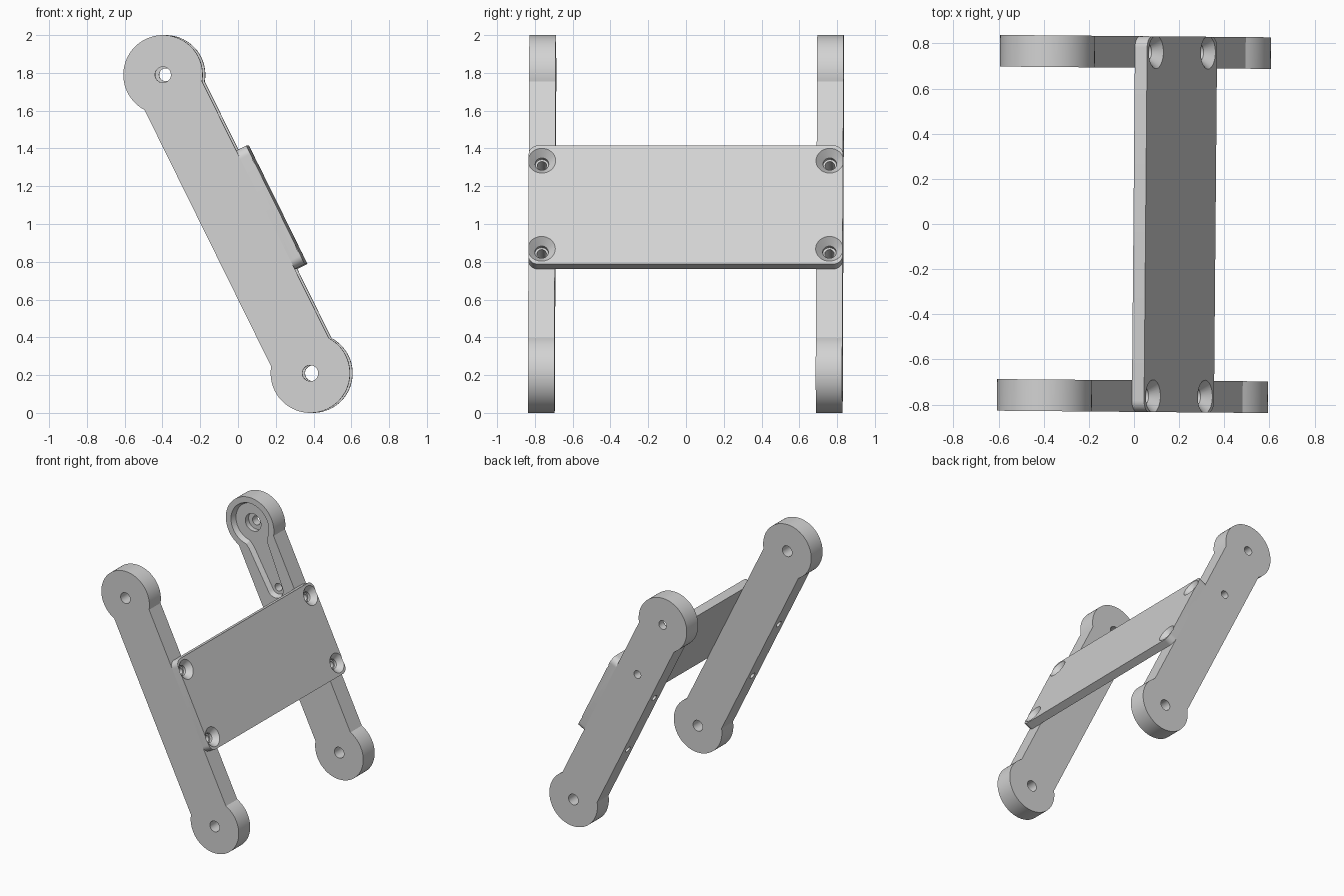
import bpy, bmesh
from math import sin, cos, pi, asin, atan2, radians
from mathutils import Matrix

if "Cube" in bpy.data.objects:
    bpy.data.objects.remove(bpy.data.objects["Cube"])

# Working frame: X runs down the arm, Y across the bracket, Z out of the plate
SPAN, END_R, HALF_W = 0.881, 0.21, 0.17
Y_IN, Y_OUT = 0.692, 0.832
PLATE_TOP, SCREW_U, SCREW_Y = 0.23, 0.26, 0.762
PLACE = (Matrix.Translation((0, 0, 1)) @ Matrix.Rotation(radians(-0.5), 4, 'Z')
         @ Matrix.Rotation(atan2(0.79, 0.39), 4, 'Y'))

grey = bpy.data.materials.new("light_grey")
grey.use_nodes = True
grey.diffuse_color = (0.65, 0.65, 0.65, 1)
grey.node_tree.nodes["Principled BSDF"].inputs["Base Color"].default_value = grey.diffuse_color


def arc(cx, cy, r, start, end, n=32):
    return [(cx + r * cos(start + (end - start) * i / n),
             cy + r * sin(start + (end - start) * i / n)) for i in range(n + 1)]


def circle(cx, cy, r, n=40):
    return arc(cx, cy, r, 0, 2 * pi, n)[:-1]


def loft(name, axis, sections):
    """Solid through matching outlines placed at heights along Y or Z."""
    bm = bmesh.new()
    rings = [[bm.verts.new((a, h, b) if axis == 'Y' else (a, b, h)) for a, b in pts]
             for h, pts in sections]
    for low, high in zip(rings, rings[1:]):
        for i in range(len(low)):
            bm.faces.new((low[i - 1], low[i], high[i], high[i - 1]))
    bm.faces.new(rings[0])
    bm.faces.new(rings[-1])
    bmesh.ops.recalc_face_normals(bm, faces=bm.faces)
    mesh = bpy.data.meshes.new(name)
    bm.to_mesh(mesh)
    bm.free()
    obj = bpy.data.objects.new(name, mesh)
    bpy.context.scene.collection.objects.link(obj)
    return obj


def hole(axis, a, b, steps):
    """Round cutter: steps are (height, radius) pairs."""
    return loft("cutter", axis, [(h, circle(a, b, r)) for h, r in steps])


def activate(obj):
    bpy.ops.object.select_all(action='DESELECT')
    obj.select_set(True)
    bpy.context.view_layer.objects.active = obj


def cut(obj, cutters):
    for c in cutters:
        c.hide_render = True
        mod = obj.modifiers.new("cut", 'BOOLEAN')
        mod.operation, mod.solver, mod.object = 'DIFFERENCE', 'EXACT', c
        activate(obj)
        bpy.ops.object.modifier_apply(modifier=mod.name)
        bpy.data.objects.remove(c)


def finish(obj):
    obj.data.materials.clear()
    obj.data.materials.append(grey)
    obj.data.transform(PLACE)
    activate(obj)
    bpy.ops.object.shade_smooth_by_angle(angle=radians(30))


def horn(inset):
    """Keyhole outline of the recess: large bulb, tapered neck, small end."""
    c, r, t = -SPAN, 0.165 - inset, 0.65
    neck = 0.09 - inset
    return (arc(c, 0, r, t, 2 * pi - t) + [(c + 0.17, -neck)]
            + arc(c + 0.5, 0, 0.068 - inset, -1.5, 1.5, 20) + [(c + 0.17, neck)])


# Arms: straight bars with round ends
a0 = asin(HALF_W / END_R)
bar = arc(SPAN, 0, END_R, a0 - pi, pi - a0, 48) + arc(-SPAN, 0, END_R, a0, 2 * pi - a0, 48)
arms = {}
for side, name in ((-1, "front_arm"), (1, "back_arm")):
    arm = loft(name, 'Y', [(side * Y_IN, bar), (side * Y_OUT, bar)])
    ends = ((SPAN, 0.042), (-SPAN, 0.042 if side < 0 else 0.034))
    cutters = [hole('Y', u, 0, [(side * 0.6, r), (side * 0.9, r)]) for u, r in ends]
    # Screw holes across the arm
    cutters += [hole('Z', u, side * SCREW_Y, [(-0.3, 0.025), (0.3, 0.025)])
                for u in (-SCREW_U, SCREW_U)]
    arms[name] = arm
    cut(arm, cutters)

# Horn recess, its centre bore and the small end hole on the inner back face
cut(arms["back_arm"], [
    loft("cutter", 'Y', [(Y_IN - 0.02, horn(0)), (Y_IN, horn(0)), (Y_IN + 0.04, horn(0.015))]),
    hole('Y', -SPAN, 0, [(0.6, 0.068), (Y_IN + 0.08, 0.068)]),
    hole('Y', -SPAN + 0.5, 0, [(0.6, 0.03), (0.9, 0.03)]),
])

# Cross plate with rounded corners and countersunk screw holes
R, PU, PY = 0.05, 0.35, 0.832
corners = ((1, 1), (-1, 1), (-1, -1), (1, -1))
outline = []
for i, (su, sy) in enumerate(corners):
    outline += arc(su * (PU - R), sy * (PY - R), R, i * pi / 2, (i + 1) * pi / 2, 10)
plate = loft("cross_plate", 'Z', [(HALF_W, outline), (PLATE_TOP, outline)])
sink = [(0.1, 0.036), (PLATE_TOP - 0.04, 0.036), (PLATE_TOP, 0.073), (PLATE_TOP + 0.02, 0.073)]
cut(plate, [hole('Z', su * SCREW_U, sy * SCREW_Y, sink) for su, sy in corners])

for part in (*arms.values(), plate):
    finish(part)
